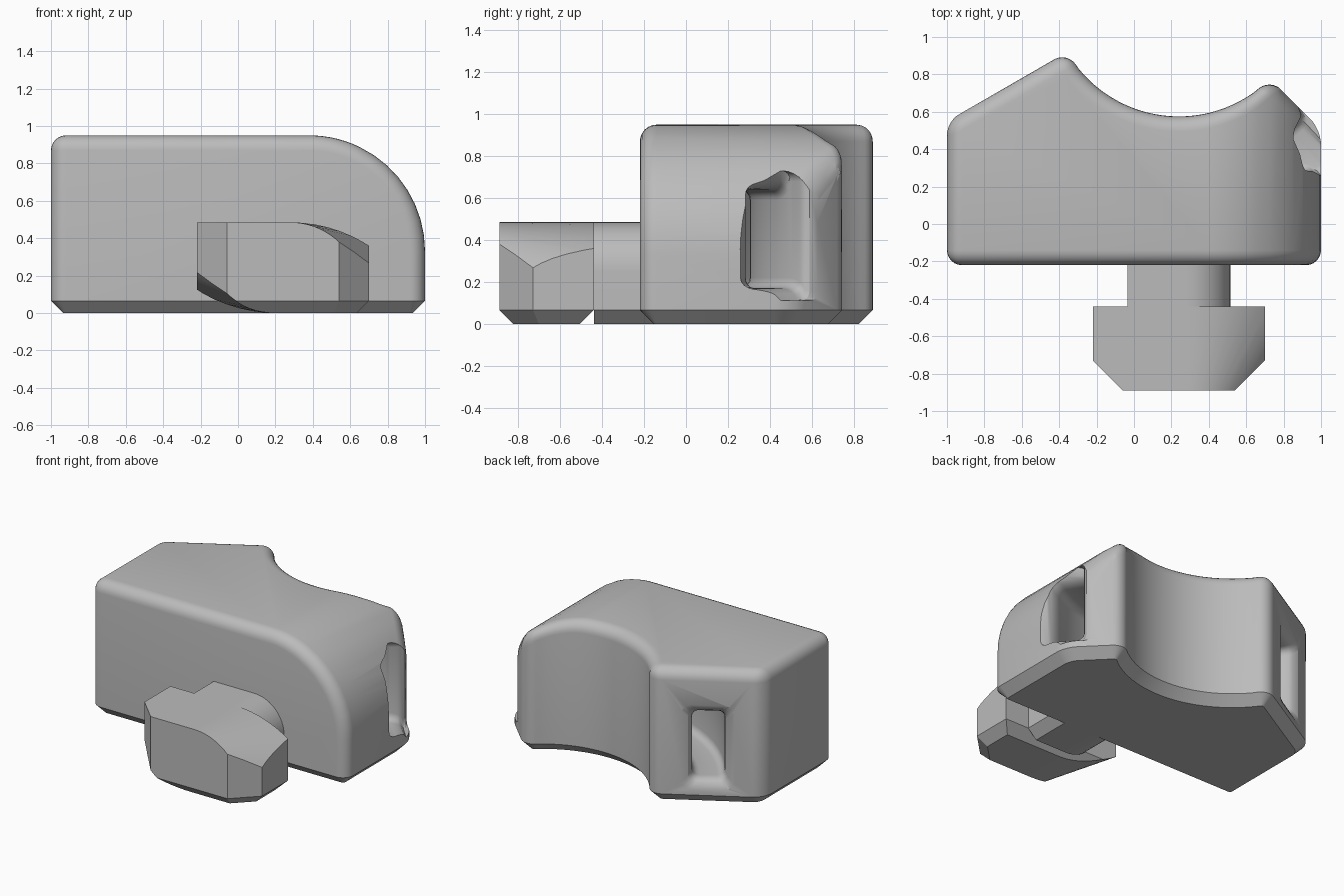
import bpy, bmesh
from math import sin, cos, acos, tan, sqrt, radians

old = bpy.data.objects.get("Cube")
if old:
    bpy.data.objects.remove(old)

grey = bpy.data.materials.new("plain_grey")
grey.use_nodes = True
grey.diffuse_color = (0.5, 0.5, 0.5, 1)
grey.node_tree.nodes["Principled BSDF"].inputs["Base Color"].default_value = (0.5, 0.5, 0.5, 1)


def finish(bm, name):
    """Turn a bmesh into a grey object."""
    bmesh.ops.recalc_face_normals(bm, faces=bm.faces)
    mesh = bpy.data.meshes.new(name)
    bm.to_mesh(mesh)
    bm.free()
    mesh.materials.append(grey)
    ob = bpy.data.objects.new(name, mesh)
    bpy.context.collection.objects.link(ob)
    return ob


def loft(rings):
    """Skin closed rings of equal length and cap both ends."""
    bm = bmesh.new()
    vs = [[bm.verts.new(p) for p in ring] for ring in rings]
    n = len(vs[0])
    for a, b in zip(vs, vs[1:]):
        for i in range(n):
            j = (i + 1) % n
            bm.faces.new((a[i], a[j], b[j], b[i]))
    bm.faces.new(vs[0][::-1])
    bm.faces.new(vs[-1])
    bmesh.ops.recalc_face_normals(bm, faces=bm.faces)
    return bm


def chamfer_base(bm, size):
    """Inset the underside and drop it to the ground."""
    bm.normal_update()
    base = min(bm.faces, key=lambda f: f.calc_center_median().z)
    bmesh.ops.inset_region(bm, faces=[base], thickness=size, use_even_offset=True)
    for v in base.verts:
        v.co.z = 0


def select_only(ob):
    bpy.ops.object.select_all(action='DESELECT')
    ob.select_set(True)
    bpy.context.view_layer.objects.active = ob


def cut(ob, cutter):
    """Subtract a cutter for good and delete it."""
    cutter.hide_render = True
    mod = ob.modifiers.new("cut", 'BOOLEAN')
    mod.operation = 'DIFFERENCE'
    mod.solver = 'EXACT'
    mod.object = cutter
    select_only(ob)
    bpy.ops.object.modifier_apply(modifier=mod.name)
    bpy.data.objects.remove(cutter)


CHAMFER = 0.065
FRONT, TOP = -0.22, 0.95
CX, CY, HOLLOW = 0.24, 1.265, 0.69      # hollow centre and radius
RX, RZ, ROUND = 0.38, 0.33, 0.62        # rounded shoulder centre and radius


# Body: columns across x, each with a front and a back edge
def shoulder(x):
    return TOP if x <= RX else RZ + sqrt(max(0, ROUND ** 2 - (x - RX) ** 2))


angles = [-60] + [-51 + 87 * i / 24 for i in range(25)] + [45]
plan = [(-1, CY - (1 + CX) * tan(radians(30)))]
plan += [(CX + HOLLOW * sin(radians(a)), CY - HOLLOW * cos(radians(a))) for a in angles]
start = acos((plan[-1][0] - RX) / ROUND)
for i in range(1, 8):
    x = RX + ROUND * cos(start * (1 - i / 7))
    plan.append((x, CY - (x - CX)))

bm = loft([[(x, FRONT, CHAMFER), (x, FRONT, shoulder(x)),
            (x, y, shoulder(x)), (x, y, CHAMFER)] for x, y in plan])
bmesh.ops.dissolve_limit(bm, angle_limit=radians(1), verts=bm.verts, edges=bm.edges)
bm.normal_update()
sharp = [e for e in bm.edges
         if e.calc_face_angle(0) > radians(25)
         and max(v.co.z for v in e.verts) > CHAMFER + 0.01]
bmesh.ops.bevel(bm, geom=sharp, offset=0.08, offset_type='OFFSET', segments=6,
                profile=0.5, affect='EDGES', clamp_overlap=False)
chamfer_base(bm, CHAMFER)
body = finish(bm, "body")


# Strap channel: arc around the hollow, flared at both mouths
def flare(t):
    t = min(1, max(0, t))
    return 1 - sqrt(1 - t * t)


def channel_ring(a):
    left = 0.06 * flare((214.5 - a) / 4.5)
    outer = 0.09 * flare((a - 300) / 7)
    inner = 0.06 * flare((a - 311) / 4)
    r0, r1 = 0.96 - left - inner, 1.17 + left + outer
    z0 = 0.17 - left - 0.06 * flare((a - 306) / 7)
    z1 = 0.64 + left + outer
    c = 0.05
    ring = []
    for k, (r, z) in enumerate([(r1 - c, z1 - c), (r0 + c, z1 - c),
                                (r0 + c, z0 + c), (r1 - c, z0 + c)]):
        for s in range(5):
            t = radians(90 * k + 22.5 * s)
            rr, zz = r + c * cos(t), z + c * sin(t)
            ring.append((CX + rr * cos(radians(a)), CY + rr * sin(radians(a)), zz))
    return ring


stations = [204, 207] + list(range(210, 216)) + list(range(220, 300, 5))
stations += list(range(300, 317)) + [325]
cut(body, finish(loft([channel_ring(a) for a in stations]), "channel_cutter"))

# Locking head: chamfered block
H = 0.485
outline = [(-0.22, -0.44), (-0.22, -0.73), (-0.06, -0.89),
           (0.54, -0.89), (0.70, -0.73), (0.70, -0.44)]
bm = loft([[(x, y, z) for x, y in outline] for z in (CHAMFER, H)])
chamfer_base(bm, CHAMFER)
head = finish(bm, "locking_head")


# Conical relief on two opposite corners of the head
def relief_ring(y, flip):
    r = 0.373 + 0.88 * (y + 0.89)
    pts = [(0.28 + r * sin(radians(5 * i)), H - r * (1 - cos(radians(5 * i))))
           for i in range(19)]
    pts += [(1.2, H - r), (1.2, 0.7), (0.28, 0.7)]
    return [(2 * CX - x, y, H - z) if flip else (x, y, z) for x, z in pts]


for flip in (False, True):
    cut(head, finish(loft([relief_ring(y, flip) for y in (-0.92, -0.42)]), "relief_cutter"))

# Neck: two opposite rounded corners, one chamfered
R = 0.235
arc = [(R * sin(radians(7.5 * i)), R * cos(radians(7.5 * i))) for i in range(13)]
profile = [(0.28 + x, H - R + z) for x, z in arc]
profile += [(0.28 + R, CHAMFER), (0.28 + R - CHAMFER, 0)]
profile += [(0.2 - x, R - z) for x, z in arc] + [(0.2 - R, H)]
neck = finish(loft([[(x, y, z) for x, z in profile] for y in (-0.44, -0.15)]), "neck")

for ob in (body, head, neck):
    select_only(ob)
    bpy.ops.object.shade_smooth_by_angle(angle=radians(30))
